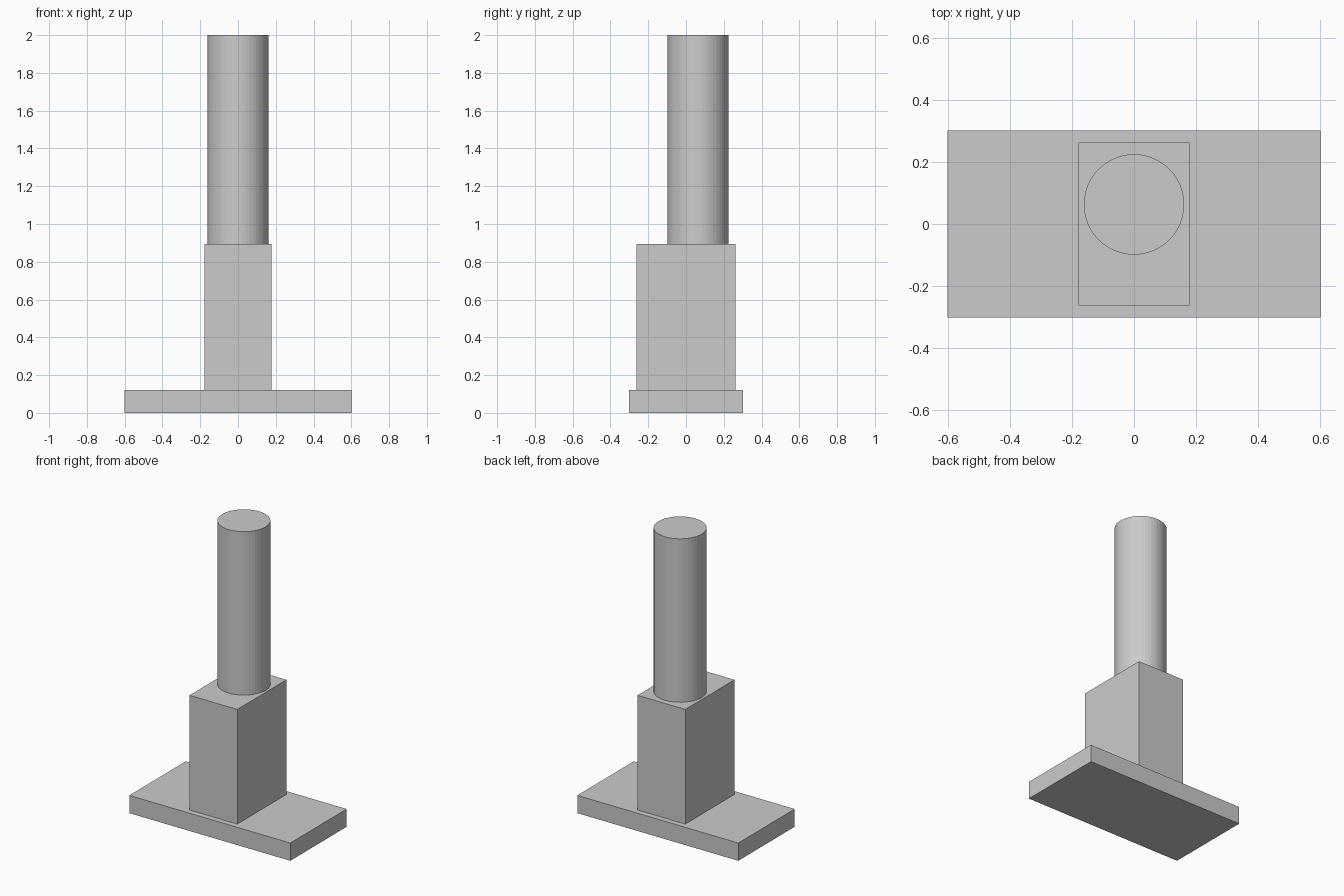
import bpy

if "Cube" in bpy.data.objects:
    bpy.data.objects.remove(bpy.data.objects["Cube"])

# Single plain grey finish
grey = bpy.data.materials.new("light_grey")
grey.diffuse_color = (0.6, 0.6, 0.6, 1.0)
grey.use_nodes = True
grey.node_tree.nodes["Principled BSDF"].inputs["Base Color"].default_value = grey.diffuse_color


def finish(name):
    obj = bpy.context.object
    obj.name = name
    obj.data.materials.append(grey)
    return obj


def box(name, size, z0):
    """Box centred on x and y, with its underside at z0."""
    bpy.ops.mesh.primitive_cube_add(size=1, location=(0, 0, z0 + size[2] / 2))
    obj = finish(name)
    obj.scale = size
    bpy.ops.object.transform_apply(location=False, rotation=False, scale=True)
    return obj


BASE_TOP, BLOCK_TOP, POST_TOP = 0.12, 0.895, 2.0

# Flat base plate
box("base_plate", (1.204, 0.602, BASE_TOP), 0)

# Upright block on the plate
box("block", (0.357, 0.525, BLOCK_TOP - BASE_TOP), BASE_TOP)

# Round post, set towards the back of the block
bpy.ops.mesh.primitive_cylinder_add(
    vertices=48, radius=0.162, depth=POST_TOP - BLOCK_TOP,
    location=(0, 0.063, (POST_TOP + BLOCK_TOP) / 2))
finish("post")
